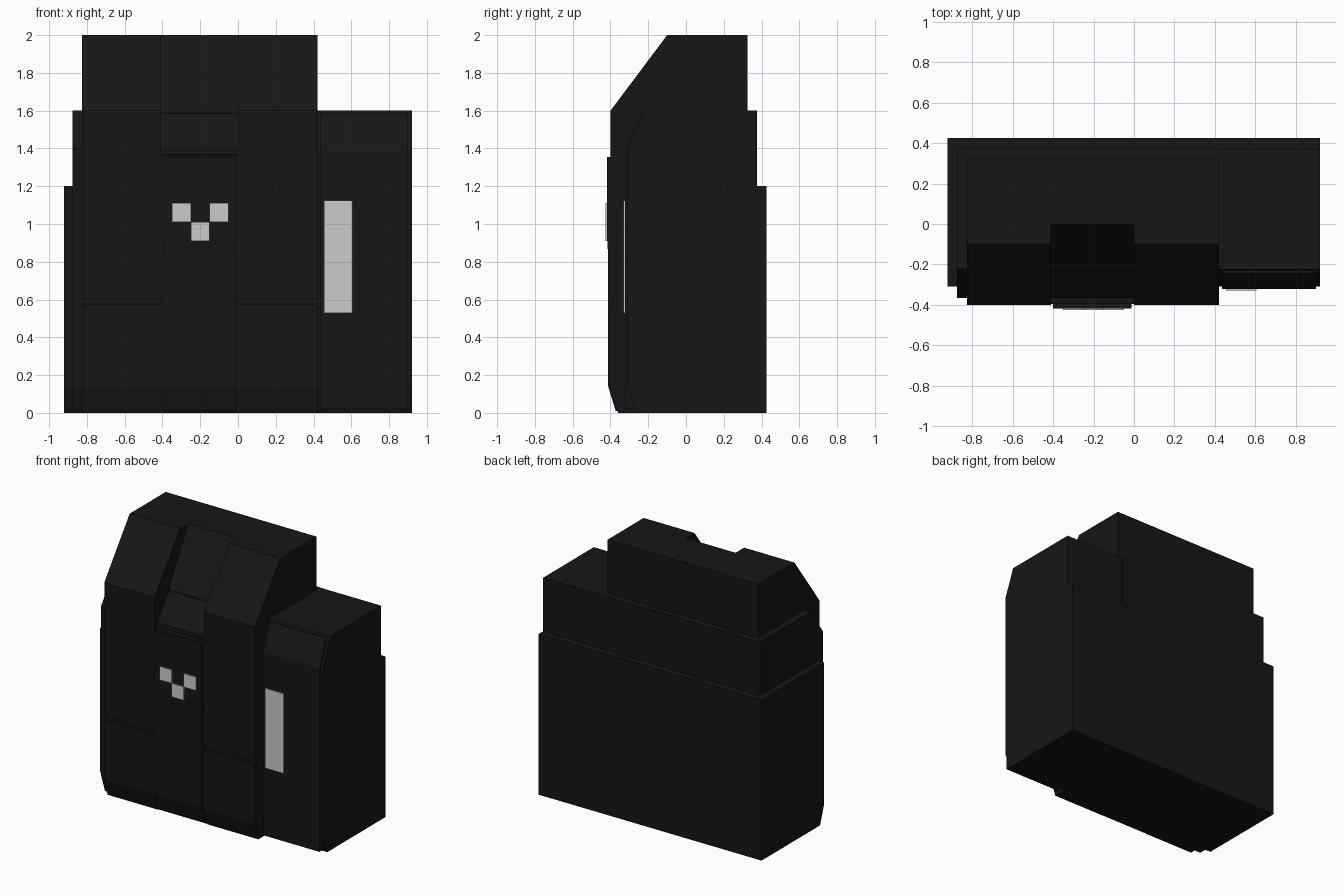
import bpy, bmesh

if "Cube" in bpy.data.objects:
    bpy.data.objects.remove(bpy.data.objects["Cube"])

dark = bpy.data.materials.new("dark_shell")
dark.diffuse_color = (0.008, 0.008, 0.008, 1)
dark.use_nodes = True
dark.node_tree.nodes["Principled BSDF"].inputs["Base Color"].default_value = dark.diffuse_color


def extrude_profile(name, x0, x1, profile, mat=dark):
    """Extrude a closed (y, z) side profile from x0 to x1."""
    bm = bmesh.new()
    face = bm.faces.new([bm.verts.new((x0, y, z)) for y, z in profile])
    ext = bmesh.ops.extrude_face_region(bm, geom=[face])
    moved = [v for v in ext["geom"] if isinstance(v, bmesh.types.BMVert)]
    bmesh.ops.translate(bm, verts=moved, vec=(x1 - x0, 0, 0))
    bmesh.ops.recalc_face_normals(bm, faces=bm.faces)
    mesh = bpy.data.meshes.new(name)
    bm.to_mesh(mesh)
    bm.free()
    obj = bpy.data.objects.new(name, mesh)
    bpy.context.collection.objects.link(obj)
    if mat:
        mesh.materials.append(mat)
    return obj


def plate(name, x0, x1, z0, z1, y_front, y_back):
    return extrude_profile(name, x0, x1, [(y_front, z0), (y_front, z1), (y_back, z1), (y_back, z0)], None)


# Stepped outer shells, wrapping the left side and back
extrude_profile("lower_shell", -0.922, 0.42, [
    (0.425, 0), (0.425, 1.2), (-0.31, 1.2), (-0.31, 0.13), (-0.265, 0)])
extrude_profile("middle_shell", -0.875, 0.42, [
    (0.375, 0), (0.375, 1.6), (-0.22, 1.6), (-0.365, 1.4), (-0.365, 0.13), (-0.32, 0)])

# Two front columns with sloped tops and a seam above the lower panel
column = [(0.325, 0), (0.325, 2), (-0.1, 2), (-0.4, 1.6),
          (-0.4, 0.605), (-0.385, 0.605), (-0.385, 0.575), (-0.4, 0.575),
          (-0.4, 0.13), (-0.36, 0)]
for side, x0, x1 in (("left", -0.825, -0.41), ("right", 0.0, 0.42)):
    extrude_profile(side + "_column", x0, x1, column)

# Recessed centre channel with its ledge
extrude_profile("centre_channel", -0.41, 0.0, [
    (0.325, 0), (0.325, 2), (0, 2), (-0.23, 1.6), (-0.23, 1.375),
    (-0.395, 1.365), (-0.395, 0.13), (-0.355, 0)])

# Raised centre door
extrude_profile("centre_door", -0.4, -0.012, [
    (-0.34, 0.01), (-0.34, 1.355), (-0.418, 1.355), (-0.418, 0.93),
    (-0.412, 0.83), (-0.412, 0.14), (-0.372, 0.01)])

# Shorter side cabinet and its front panel
extrude_profile("side_cabinet", 0.42, 0.92, [
    (0.425, 0), (0.425, 1.2), (0.372, 1.2), (0.372, 1.6),
    (-0.225, 1.6), (-0.31, 1.39), (-0.31, 0.13), (-0.26, 0)])
extrude_profile("side_panel", 0.435, 0.9, [
    (-0.25, 0.02), (-0.322, 0.02), (-0.322, 1.39), (-0.243, 1.585), (-0.22, 1.585)])

# Light strip on the side panel
plate("light_strip", 0.455, 0.607, 0.53, 1.125, -0.33, -0.315)

# Three small indicator squares on the centre door
for i, z in enumerate((1.01, 0.91, 1.01)):
    x = -0.35 + 0.1 * i
    plate(f"indicator_square_{i + 1}", x, x + 0.1, z, z + 0.1, -0.426, -0.405)
